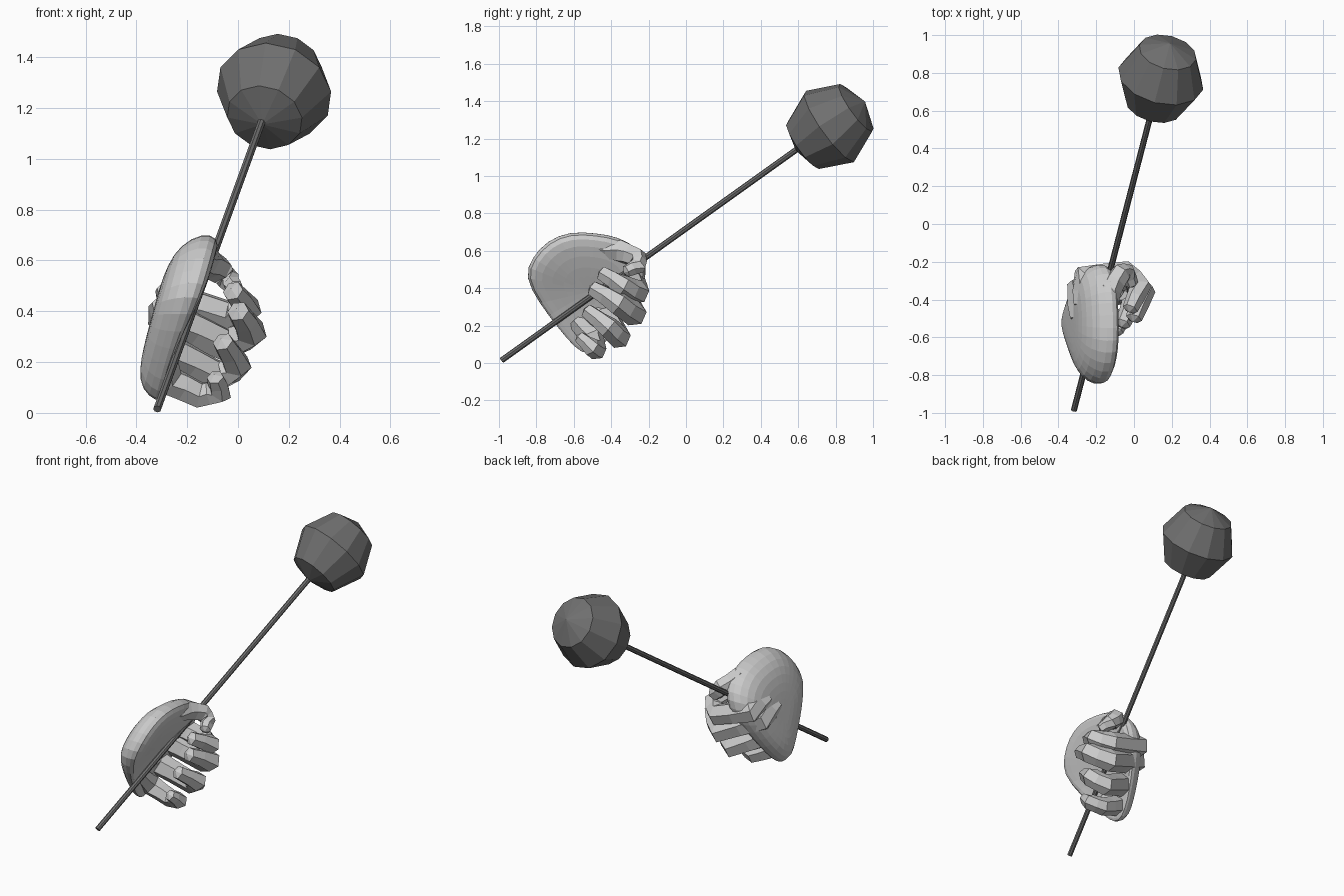
import bpy, bmesh, math
from mathutils import Vector

if "Cube" in bpy.data.objects:
    bpy.data.objects.remove(bpy.data.objects["Cube"])

START = Vector((-0.318, -0.985, 0.015))
AXIS = Vector((0.207, 0.796, 0.569)).normalized()


def finish(name, bm, mat=None):
    bmesh.ops.recalc_face_normals(bm, faces=bm.faces)
    me = bpy.data.meshes.new(name)
    bm.to_mesh(me)
    bm.free()
    ob = bpy.data.objects.new(name, me)
    bpy.context.collection.objects.link(ob)
    if mat:
        me.materials.append(mat)
    return ob


def skin(bm, rings):
    """Join rings of points; a ring with one point is a pole."""
    loops = [[bm.verts.new(p) for p in r] for r in rings]
    n = max(len(r) for r in rings)
    for a, b in zip(loops, loops[1:]):
        for i in range(n):
            j = (i + 1) % n
            if len(a) == 1:
                bm.faces.new((a[0], b[i], b[j]))
            elif len(b) == 1:
                bm.faces.new((a[i], a[j], b[0]))
            else:
                bm.faces.new((a[i], a[j], b[j], b[i]))


def lathe(name, origin, profile, sides, mat):
    """Turn (distance along axis, radius) pairs around the stick axis."""
    u = AXIS.cross(Vector((0, 0, 1))).normalized()
    v = AXIS.cross(u)
    rings = []
    for t, r in profile:
        c = origin + AXIS * t
        rings.append([c] if r == 0 else
                     [c + (u * math.cos(k) + v * math.sin(k)) * r
                      for k in (2 * math.pi * i / sides for i in range(sides))])
    bm = bmesh.new()
    skin(bm, rings)
    return finish(name, bm, mat)


def finger(name, joints):
    """Six-sided digit through (x, y, z, radius) joints, slimmer between them."""
    pts = []
    for a, b in zip(joints, joints[1:]):
        pts.append((Vector(a[:3]), a[3]))
        pts.append((Vector(a[:3]).lerp(Vector(b[:3]), 0.5), (a[3] + b[3]) * 0.48))
    pts.append((Vector(joints[-1][:3]), joints[-1][3]))
    rings = [[pts[0][0]]]
    for i, (p, r) in enumerate(pts):
        t = (pts[min(i + 1, len(pts) - 1)][0] - pts[max(i - 1, 0)][0]).normalized()
        s = AXIS.cross(t).normalized()
        w = t.cross(s)
        rings.append([p + (s * math.cos(k) + w * math.sin(k)) * r
                      for k in (math.pi * j / 3 for j in range(6))])
    p, r = pts[-1]
    rings.append([p + t * r * 0.5])
    bm = bmesh.new()
    skin(bm, rings)
    return finish(name, bm)


dark = bpy.data.materials.new("dark_grey")
dark.diffuse_color = (0.16, 0.16, 0.16, 1)
dark.use_nodes = True
dark.node_tree.nodes["Principled BSDF"].inputs["Base Color"].default_value = dark.diffuse_color

# mallet: thin stick and faceted ball head
lathe("stick", START, [(0, 0), (0, 0.016), (2.03, 0.016), (2.03, 0)], 8, dark)
lathe("mallet_head", Vector((0.142, 0.77, 1.265)),
      [(-0.228, 0), (-0.18, 0.152), (0, 0.232), (0.175, 0.155), (0.235, 0)], 12, dark)

# palm and back of the hand: domed slab lofted from its side outline (y, z)
outline = [(-0.86, 0.46), (-0.82, 0.56), (-0.74, 0.65), (-0.62, 0.70), (-0.48, 0.69),
           (-0.36, 0.67), (-0.26, 0.61), (-0.21, 0.52), (-0.23, 0.42), (-0.29, 0.31),
           (-0.37, 0.19), (-0.45, 0.09), (-0.52, 0.045), (-0.59, 0.08), (-0.68, 0.19),
           (-0.78, 0.32)]
cy, cz = -0.52, 0.38
rings = []
for s, off in [(0, -0.122), (0.35, -0.122), (0.65, -0.115), (0.9, -0.085), (1.05, -0.01),
               (0.99, 0.055), (0.82, 0.07), (0.4, 0.05), (0, 0.03)]:
    ring = []
    for y, z in (outline if s else [(cy, cz)]):
        py, pz = cy + (y - cy) * s, cz + (z - cz) * s
        low = 0.2 if s > 0.9 else 0.28
        o = off * min(1, max(0, (pz - low) / 0.23)) if off > 0 else off
        ring.append(Vector((-0.32 + 0.27 * pz + o, py, pz)))
    rings.append(ring)
bm = bmesh.new()
skin(bm, rings)
palm = finish("palm", bm)
palm.modifiers.new("round", "SUBSURF").levels = 1
palm.modifiers["round"].render_levels = 1

# fingers curled round the stick, from inside the hand over the knuckle to the tip
finger("index_finger", [(-0.27, -0.43, 0.48, 0.05), (-0.265, -0.29, 0.45, 0.075),
                        (-0.04, -0.262, 0.38, 0.066), (0.035, -0.33, 0.41, 0.06),
                        (-0.02, -0.45, 0.48, 0.042)])
finger("middle_finger", [(-0.29, -0.50, 0.42, 0.05), (-0.295, -0.36, 0.385, 0.08),
                         (-0.04, -0.28, 0.265, 0.07), (0.05, -0.36, 0.32, 0.066),
                         (0.0, -0.50, 0.40, 0.044)])
finger("ring_finger", [(-0.29, -0.55, 0.32, 0.05), (-0.285, -0.43, 0.25, 0.075),
                       (-0.07, -0.36, 0.14, 0.065), (-0.005, -0.41, 0.19, 0.06),
                       (-0.06, -0.53, 0.28, 0.042)])
finger("little_finger", [(-0.29, -0.59, 0.23, 0.05), (-0.275, -0.50, 0.13, 0.065),
                         (-0.15, -0.48, 0.07, 0.055), (-0.07, -0.505, 0.085, 0.05),
                         (-0.09, -0.57, 0.14, 0.034)])

# thumb folded over the top of the fist
finger("thumb", [(-0.15, -0.50, 0.62, 0.05), (-0.13, -0.35, 0.60, 0.065),
                 (-0.07, -0.26, 0.56, 0.056), (-0.035, -0.255, 0.52, 0.046),
                 (-0.01, -0.32, 0.49, 0.034)])
